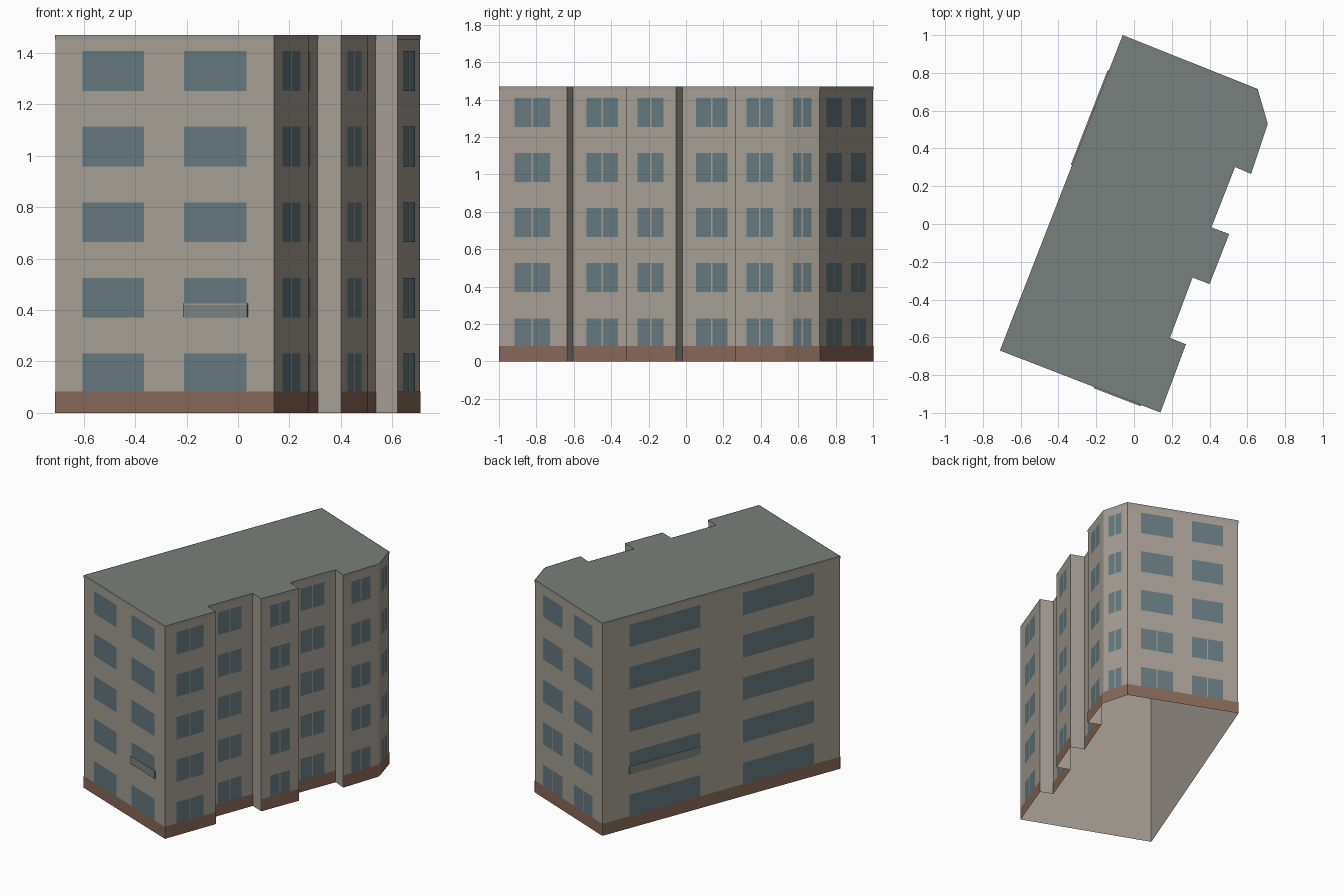
import bpy, bmesh
from mathutils import Vector

if "Cube" in bpy.data.objects:
    bpy.data.objects.remove(bpy.data.objects["Cube"])

H = 1.47                                   # building height
FLOORS = [(0.083, 0.23)] + [(0.37 + 0.294 * i, 0.525 + 0.294 * i) for i in range(4)]
BASE, TRIM, SKIN = 0.083, 1.452, 0.002     # plinth top, roof trim bottom, panel offset

# Footprint, counter-clockwise from the front left corner
PLAN = [Vector(p) for p in (
    (-0.71, -0.67), (0.14, -0.998), (0.275, -0.637), (0.19, -0.603), (0.31, -0.283),
    (0.40, -0.318), (0.504, -0.053), (0.41, -0.018), (0.535, 0.302), (0.62, 0.265),
    (0.708, 0.53), (0.655, 0.715), (-0.06, 1.0))]

# Windows per wall index: (start, end) fractions along the wall, number of split floors
BAY = [(0.225, 0.753)]
WINDOWS = {
    0: ([(0.124, 0.406), (0.588, 0.876)], 0),
    1: (BAY, 5), 3: (BAY, 5), 5: (BAY, 5), 7: (BAY, 5), 9: (BAY, 5), 10: (BAY, 5),
    11: ([(0.12, 0.41), (0.58, 0.86)], 2),
    12: ([(0.113, 0.412), (0.592, 0.89)], 0)}


def material(name, color):
    m = bpy.data.materials.new(name)
    m.diffuse_color = (*color, 1)
    m.use_nodes = True
    m.node_tree.nodes["Principled BSDF"].inputs["Base Color"].default_value = m.diffuse_color
    return m


wall_mat = material("plaster", (0.376, 0.342, 0.296))
roof_mat = material("roofing", (0.19, 0.215, 0.20))
glass_mat = material("glass", (0.13, 0.19, 0.21))
brick_mat = material("plinth", (0.24, 0.14, 0.10))
trim_mat = material("trim", (0.32, 0.32, 0.285))
rail_mat = material("railing", (0.20, 0.23, 0.22))


def finish(name, bm, mat):
    me = bpy.data.meshes.new(name)
    bm.to_mesh(me)
    bm.free()
    me.materials.append(mat)
    bpy.context.collection.objects.link(bpy.data.objects.new(name, me))


def point(i, t, z, out=0.0):
    """Point on wall i at fraction t and height z, pushed outwards."""
    a, b = PLAN[i], PLAN[(i + 1) % len(PLAN)]
    d = (b - a).normalized()
    p = a.lerp(b, t) + Vector((d.y, -d.x)) * out
    return (p.x, p.y, z)


def panel(bm, i, t0, t1, z0, z1, out=SKIN):
    corners = ((t0, z0), (t1, z0), (t1, z1), (t0, z1))
    return bm.faces.new([bm.verts.new(point(i, t, z, out)) for t, z in corners])


def slab(bm, i, t0, t1, z0, z1, depth):
    """Shallow box standing on a wall."""
    front = panel(bm, i, t0, t1, z0, z1, depth).verts[:]
    back = [bm.verts.new(point(i, t, z)) for t, z in ((t0, z0), (t1, z0), (t1, z1), (t0, z1))]
    for k in range(4):
        n = (k + 1) % 4
        bm.faces.new((front[n], front[k], back[k], back[n]))


# Wall shell, open underneath
bm = bmesh.new()
for i in range(len(PLAN)):
    panel(bm, i, 0, 1, 0, H, 0)
bmesh.ops.remove_doubles(bm, verts=bm.verts[:], dist=1e-4)
finish("walls", bm, wall_mat)

# Flat roof
bm = bmesh.new()
bm.faces.new([bm.verts.new((p.x, p.y, H)) for p in PLAN])
finish("roof", bm, roof_mat)

# Facade panels: plinth band, roof trim and window panes
plinth, trim, panes = bmesh.new(), bmesh.new(), bmesh.new()
for i, (columns, split) in WINDOWS.items():
    panel(plinth, i, 0, 1, 0, BASE)
    panel(trim, i, 0, 1, TRIM, H)
    length = (PLAN[(i + 1) % len(PLAN)] - PLAN[i]).length
    for t0, t1 in columns:
        mid, gap = (t0 + t1) / 2, 0.004 / length
        for floor, (z0, z1) in enumerate(FLOORS):
            if floor < split:
                panel(panes, i, t0, mid - gap, z0, z1)
                panel(panes, i, mid + gap, t1, z0, z1)
            else:
                panel(panes, i, t0, t1, z0, z1)
finish("plinth_band", plinth, brick_mat)
finish("roof_trim", trim, trim_mat)
finish("window_panes", panes, glass_mat)

# Shallow balcony fronts with a pale top rail on the first floor
fronts, rails = bmesh.new(), bmesh.new()
for i, t0, t1 in ((0, 0.586, 0.88), (12, 0.113, 0.412)):
    slab(fronts, i, t0, t1, 0.373, 0.42, 0.006)
    slab(rails, i, t0, t1, 0.42, 0.426, 0.007)
finish("balcony_fronts", fronts, rail_mat)
finish("balcony_rails", rails, trim_mat)
